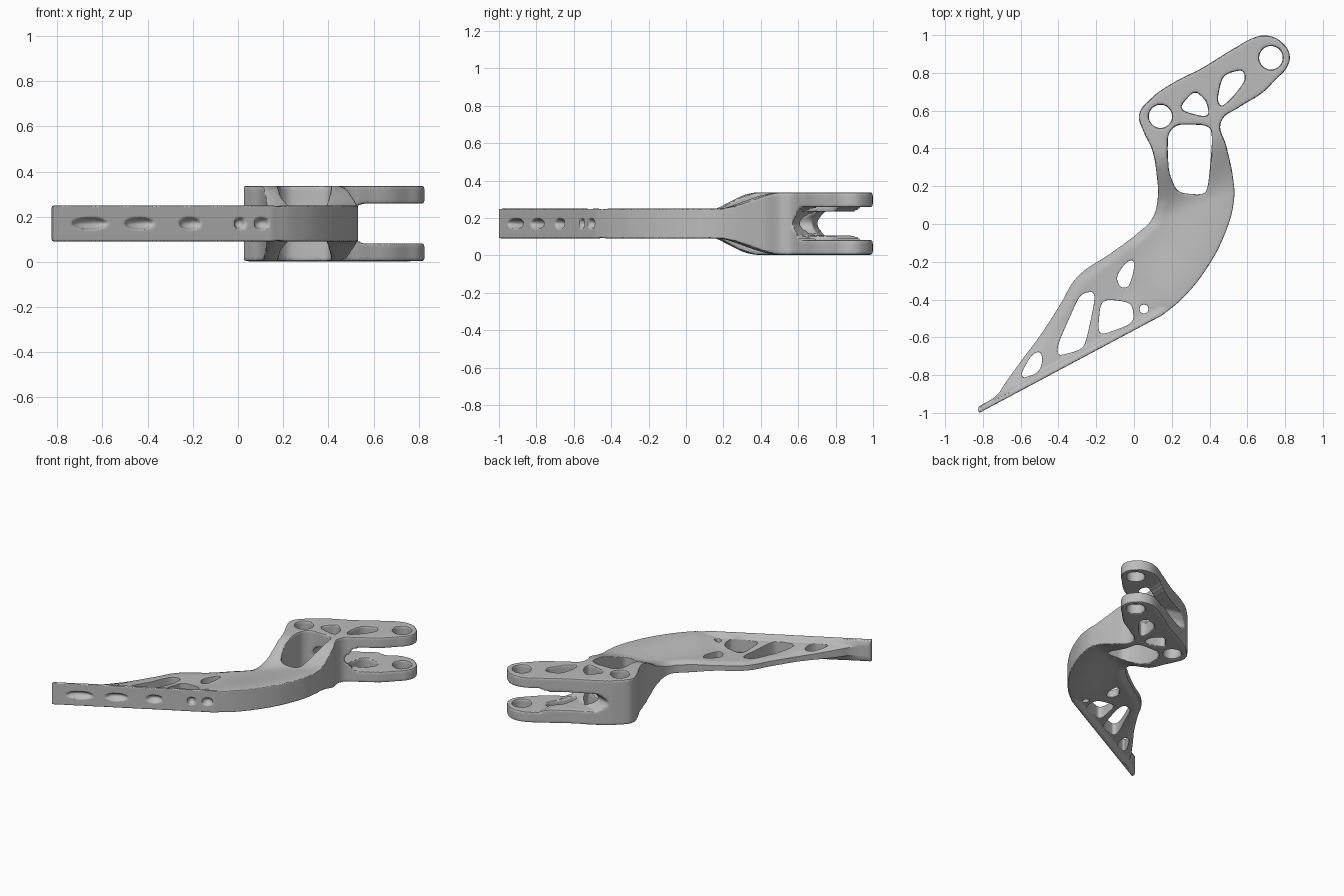
import bpy, bmesh, math

if "Cube" in bpy.data.objects:
    bpy.data.objects.remove(bpy.data.objects["Cube"])

ZC = 0.17      # mid height of the part
HALF = 0.167   # half height of the fork end

grey = bpy.data.materials.new("cast_grey")
grey.diffuse_color = (0.5, 0.5, 0.5, 1)
grey.use_nodes = True
grey.node_tree.nodes["Principled BSDF"].inputs["Base Color"].default_value = grey.diffuse_color


def circle(x, y, r, n=32):
    return [(x + r * math.cos(2 * math.pi * i / n), y + r * math.sin(2 * math.pi * i / n)) for i in range(n)]


def rounded(pts, k=0.35):
    """Polygon with softened corners."""
    out = []
    for i, p in enumerate(pts):
        q, r = pts[i - 1], pts[(i + 1) % len(pts)]
        a = [p[j] + k * (q[j] - p[j]) for j in (0, 1)]
        b = [p[j] + k * (r[j] - p[j]) for j in (0, 1)]
        for s in (0, 0.25, 0.5, 0.75, 1):
            out.append(tuple((1 - s) ** 2 * a[j] + 2 * s * (1 - s) * p[j] + s * s * b[j] for j in (0, 1)))
    return out


def prism(name, loops, zlo, zhi, corners=(), straight=False):
    """Closed loops (first = smooth outline, rest = holes) extruded in z."""
    cu = bpy.data.curves.new(name + "_curve", 'CURVE')
    cu.dimensions = '2D'
    cu.fill_mode = 'BOTH'
    cu.extrude = (zhi - zlo) / 2
    for k, pts in enumerate(loops):
        sp = cu.splines.new('BEZIER')
        sp.bezier_points.add(len(pts) - 1)
        sp.use_cyclic_u = True
        sp.resolution_u = 6 if k == 0 and not straight else 1
        for i, (bp, p) in enumerate(zip(sp.bezier_points, pts)):
            bp.co = (p[0], p[1], 0)
            h = 'VECTOR' if straight or k > 0 or i in corners else 'AUTO'
            bp.handle_left_type = bp.handle_right_type = h
    tmp = bpy.data.objects.new(name + "_tmp", cu)
    bpy.context.collection.objects.link(tmp)
    bpy.context.view_layer.update()
    dg = bpy.context.evaluated_depsgraph_get()
    me = bpy.data.meshes.new_from_object(tmp.evaluated_get(dg))
    bpy.data.objects.remove(tmp)
    bm = bmesh.new()
    bm.from_mesh(me)
    bmesh.ops.remove_doubles(bm, verts=bm.verts, dist=1e-5)
    bmesh.ops.translate(bm, verts=bm.verts, vec=(0, 0, (zlo + zhi) / 2))
    bmesh.ops.recalc_face_normals(bm, faces=bm.faces)
    bm.to_mesh(me)
    bm.free()
    ob = bpy.data.objects.new(name, me)
    bpy.context.collection.objects.link(ob)
    return ob


def ellipsoid(name, loc, scale, angle):
    bm = bmesh.new()
    bmesh.ops.create_uvsphere(bm, u_segments=24, v_segments=16, radius=1)
    me = bpy.data.meshes.new(name)
    bm.to_mesh(me)
    bm.free()
    ob = bpy.data.objects.new(name, me)
    bpy.context.collection.objects.link(ob)
    ob.location, ob.scale, ob.rotation_euler.z = loc, scale, angle
    return ob


# Plan outline, counter-clockwise from the tip
outline = [(-0.825, -1.003), (0.15, -0.483), (0.25, -0.40), (0.375, -0.25), (0.48, -0.055), (0.53, 0.13),
           (0.525, 0.24), (0.49, 0.41), (0.46, 0.54), (0.56, 0.62), (0.68, 0.695), (0.75, 0.765),
           (0.81, 0.83), (0.825, 0.89), (0.79, 0.955), (0.71, 0.997), (0.645, 0.99), (0.53, 0.93),
           (0.35, 0.82), (0.22, 0.755), (0.085, 0.66), (0.027, 0.58), (0.05, 0.49), (0.095, 0.395),
           (0.12, 0.26), (0.125, 0.13), (0.095, 0.025), (0.03, -0.04), (-0.13, -0.16), (-0.3, -0.28),
           (-0.39, -0.425), (-0.5, -0.595), (-0.59, -0.715), (-0.68, -0.84), (-0.725, -0.905), (-0.825, -0.968)]
# Pin holes and lightening holes
holes = [circle(0.14, 0.57, 0.062), circle(0.725, 0.88, 0.063), circle(0.053, -0.45, 0.025)] + [rounded(h) for h in (
    [(0.18, 0.48), (0.23, 0.53), (0.405, 0.522), (0.415, 0.44), (0.39, 0.17), (0.35, 0.155), (0.23, 0.165), (0.185, 0.27), (0.178, 0.38)],
    [(0.23, 0.605), (0.40, 0.56), (0.385, 0.65), (0.32, 0.71)],
    [(0.44, 0.66), (0.47, 0.79), (0.58, 0.82), (0.59, 0.76), (0.53, 0.68), (0.46, 0.615)],
    [(0.0, -0.18), (0.0, -0.25), (-0.03, -0.34), (-0.075, -0.335), (-0.095, -0.28), (-0.05, -0.21)],
    [(-0.21, -0.355), (-0.21, -0.42), (-0.26, -0.65), (-0.31, -0.675), (-0.41, -0.70), (-0.40, -0.63), (-0.35, -0.515), (-0.285, -0.37)],
    [(-0.175, -0.395), (-0.01, -0.415), (0.0, -0.51), (-0.04, -0.54), (-0.18, -0.59), (-0.19, -0.55)],
    [(-0.49, -0.67), (-0.485, -0.74), (-0.51, -0.79), (-0.60, -0.82), (-0.59, -0.775), (-0.54, -0.69)])]
body = prism("bracket_body", [outline] + holes, ZC - HALF, ZC + HALF, corners=(0, 1, 35))

# Fork slot: narrow and deep at the root, wider towards the far pin
cutters = []
for dy, h in ((0.035, 0.064), (0.015, 0.05), (0.0, 0.035), (-0.01, 0.02)):
    slot = [(0.0, 0.75 + dy), (0.2, 0.70 + dy), (0.33, 0.66 + dy), (0.46, 0.585 + dy),
            (0.95, 0.42 + dy), (1.1, 1.2), (0.0, 1.2)]
    cutters.append(prism("slot_cutter", [slot], ZC - h, ZC + h, straight=True))
for x, h in ((0.49, 0.071), (0.515, 0.08), (0.54, 0.088)):
    slot = [(x, 0.6), (1.1, 0.5), (1.1, 1.2), (x, 1.2)]
    cutters.append(prism("slot_cutter", [slot], ZC - h, ZC + h, straight=True))

# Window from the large opening through to the slot
cutters.append(ellipsoid("window_cutter", (0.315, 0.57, ZC), (0.075, 0.2, 0.06), 0))

# Shallow oval pockets in the mounting flange
for x, w in ((-0.655, 0.075), (-0.435, 0.062), (-0.21, 0.045), (0.01, 0.022), (0.105, 0.03)):
    cutters.append(ellipsoid("pocket_cutter", (x, -1.003 + (x + 0.825) * 0.533, ZC),
                             (w * 1.15, 0.035, 0.055), math.atan2(0.52, 0.975)))

for c in cutters:
    c.hide_render = True
    m = body.modifiers.new("cut", 'BOOLEAN')
    m.operation = 'DIFFERENCE'
    m.solver = 'EXACT'
    m.object = c
rm = body.modifiers.new("voxels", 'REMESH')
rm.mode = 'VOXEL'
rm.voxel_size = 0.009

bpy.context.view_layer.update()
dg = bpy.context.evaluated_depsgraph_get()
mesh = bpy.data.meshes.new_from_object(body.evaluated_get(dg))
body.modifiers.clear()
body.data = mesh
for c in cutters:
    bpy.data.objects.remove(c)


def smooth(a, b, v):
    t = min(1, max(0, (v - a) / (b - a)))
    return t * t * (3 - 2 * t)


def dist(x, y, line):
    """Distance in plan to an open polyline."""
    best = 9
    for (ax, ay), (bx, by) in zip(line, line[1:]):
        dx, dy = bx - ax, by - ay
        t = min(1, max(0, ((x - ax) * dx + (y - ay) * dy) / (dx * dx + dy * dy)))
        best = min(best, math.hypot(x - ax - t * dx, y - ay - t * dy))
    return best


# Thickness: full-height flange and outer band, thin web and back edge, flare to the fork
for v in mesh.vertices:
    x, y, z = v.co
    lag = 0.4 * max(0, min(x, 0.5) - 0.14)
    t = smooth(0.02 + lag, 0.39 + lag, y)
    if t < 1:
        d_flange = dist(x, y, outline[0:2])
        d_band = dist(x, y, outline[1:9])
        d_back = dist(x, y, outline[24:36])
        lattice = 0.08 - 0.032 * smooth(0.022, 0.042, d_flange) - 0.018 * smooth(0.04, 0.22, d_flange)
        web = 0.08 - 0.034 * smooth(0.03, 0.33, d_band)
        w = smooth(0.0, 0.25, x + 0.5 * (y + 0.48))
        h = lattice * (1 - w) + web * w
        if d_flange > 0.03:
            h *= 0.65 + 0.35 * smooth(0, 0.05, d_back)
        f = h / HALF * (1 - t) + t
        v.co.z = ZC + (z - ZC) * f

sm = body.modifiers.new("soften", 'SMOOTH')
sm.factor = 0.5
sm.iterations = 3

mesh.materials.clear()
mesh.materials.append(grey)
bpy.context.view_layer.objects.active = body
body.select_set(True)
bpy.ops.object.shade_smooth_by_angle(angle=math.radians(40))
